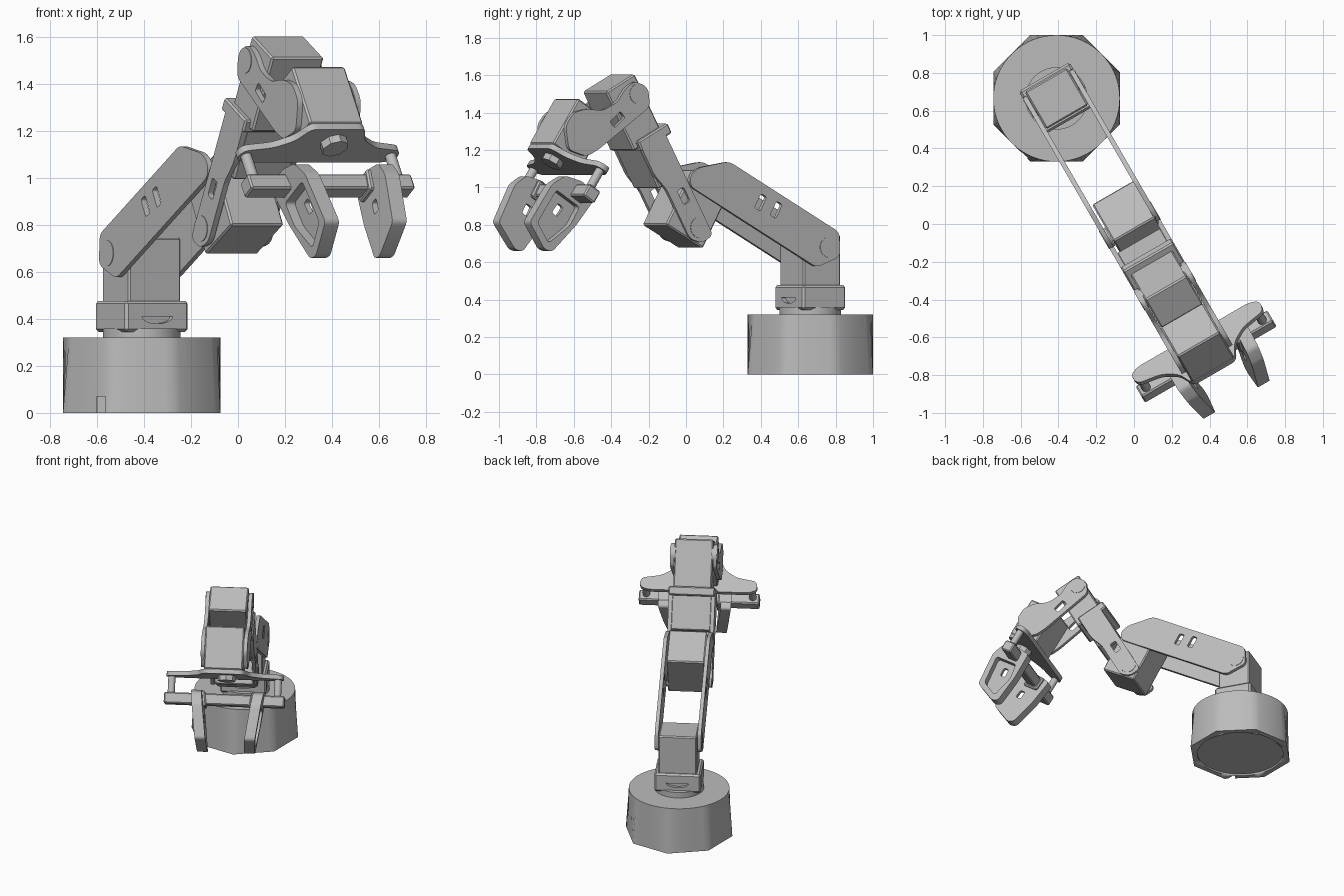
import bpy, bmesh, math
from mathutils import Vector, Matrix

cube = bpy.data.objects.get("Cube")
if cube:
    bpy.data.objects.remove(cube, do_unlink=True)

gray = bpy.data.materials.new("plain gray")
gray.use_nodes = True
GRAY = (0.5, 0.5, 0.5, 1)
gray.diffuse_color = GRAY
gray.node_tree.nodes["Principled BSDF"].inputs["Base Color"].default_value = GRAY

# Arm plane: s runs outwards from the base axis, z is up, t runs sideways
BASE = Vector((-0.41, 0.665, 0))
S = Vector((0.5, -0.866, 0)).normalized()
T = Vector((0.866, 0.5, 0)).normalized()
Z = Vector((0, 0, 1))


def frame(s=0, z=0, deg=0):
    """Local x along the link, y across it, z along -t."""
    a = math.radians(deg)
    d, n = S * math.cos(a) + Z * math.sin(a), -S * math.sin(a) + Z * math.cos(a)
    m = Matrix((d, n, -T)).transposed().to_4x4()
    m.translation = BASE + S * s + Z * z
    return m


def add(name, mesh, m=Matrix()):
    mesh.transform(m)
    mesh.materials.clear()
    mesh.materials.append(gray)
    ob = bpy.data.objects.new(name, mesh)
    bpy.context.collection.objects.link(ob)
    return ob


def box(name, m, x, y, w, bevel=0.008):
    """Box from (min, max) ranges in a frame."""
    bm = bmesh.new()
    bmesh.ops.create_cube(bm, size=1)
    for v in bm.verts:
        v.co = [r[0] + (c + 0.5) * (r[1] - r[0]) for r, c in zip((x, y, w), v.co)]
    if bevel:
        bmesh.ops.bevel(bm, geom=bm.edges[:], offset=bevel, segments=1, affect='EDGES')
    me = bpy.data.meshes.new(name)
    bm.to_mesh(me)
    bm.free()
    return add(name, me, m)


def rod(name, m, r, w0, w1, n=32):
    """Cylinder along the local z axis of a frame."""
    bm = bmesh.new()
    bmesh.ops.create_cone(bm, cap_ends=True, segments=n, radius1=r, radius2=r, depth=w1 - w0)
    bmesh.ops.translate(bm, verts=bm.verts, vec=(0, 0, (w0 + w1) / 2))
    me = bpy.data.meshes.new(name)
    bm.to_mesh(me)
    bm.free()
    ob = add(name, me, m)
    smooth(ob)
    return ob


def smooth(ob, deg=30):
    bpy.ops.object.select_all(action='DESELECT')
    ob.select_set(True)
    bpy.context.view_layer.objects.active = ob
    bpy.ops.object.shade_smooth_by_angle(angle=math.radians(deg))


def rounded(pts, r):
    out = []
    for i, p in enumerate(pts):
        p, a, b = Vector(p), Vector(pts[i - 1]), Vector(pts[(i + 1) % len(pts)])
        p0 = p + (a - p).normalized() * min(r, (a - p).length * 0.48)
        p1 = p + (b - p).normalized() * min(r, (b - p).length * 0.48)
        for k in range(5):
            f = k / 4
            out.append(p0 * (1 - f) ** 2 + p * 2 * f * (1 - f) + p1 * f * f)
    return out


def slot(x, y, w, h, deg=0):
    rot = Matrix.Rotation(math.radians(deg), 2)
    c = [(-w / 2, -h / 2), (w / 2, -h / 2), (w / 2, h / 2), (-w / 2, h / 2)]
    return rounded([Vector((x, y)) + rot @ Vector(p) for p in c], 0.012)


def plate(name, m, outline, w0, w1, holes=(), r=0.03):
    """Flat profile with holes, extruded from w0 to w1."""
    cu = bpy.data.curves.new(name, 'CURVE')
    cu.dimensions, cu.fill_mode, cu.extrude = '2D', 'BOTH', (w1 - w0) / 2
    for loop in [rounded(outline, r), *holes]:
        sp = cu.splines.new('POLY')
        sp.points.add(len(loop) - 1)
        for q, p in zip(sp.points, loop):
            q.co = (p[0], p[1], 0, 1)
        sp.use_cyclic_u = True
    tmp = bpy.data.objects.new(name, cu)
    me = bpy.data.meshes.new_from_object(tmp)
    bpy.data.objects.remove(tmp)
    bm = bmesh.new()
    bm.from_mesh(me)
    bmesh.ops.remove_doubles(bm, verts=bm.verts, dist=1e-5)
    bmesh.ops.recalc_face_normals(bm, faces=bm.faces)
    bm.to_mesh(me)
    bm.free()
    return add(name, me, m @ Matrix.Translation((0, 0, (w0 + w1) / 2)))


def cut(ob, cutter):
    mod = ob.modifiers.new("cut", 'BOOLEAN')
    mod.object, mod.operation, mod.solver = cutter, 'DIFFERENCE', 'EXACT'
    cutter.hide_render = True
    cutter.hide_set(True)


SIDES = (("left", -1), ("right", 1))


def pair(name, m, outline, holes=(), inner=0.13, outer=0.155):
    for side, k in SIDES:
        plate(f"{name}_{side}", m, outline, *sorted((k * inner, k * outer)), holes)


def pivots(name, s, z):
    for side, k in SIDES:
        rod(f"{name}_{side}", frame(s, z), 0.055, *sorted((k * 0.12, k * 0.158)))


# Base: octagon foot blending into a round top
bm = bmesh.new()
N, R = 64, 0.335
rings = [[], []]
for i in range(N):
    a = 2 * math.pi * i / N
    off = (a + math.pi / 8) % (math.pi / 4) - math.pi / 8
    for ring, rad, z in ((rings[0], R / math.cos(off), 0), (rings[1], R, 0.32)):
        ring.append(bm.verts.new((rad * math.cos(a), rad * math.sin(a), z)))
for i in range(N):
    j = (i + 1) % N
    bm.faces.new((rings[0][i], rings[0][j], rings[1][j], rings[1][i]))
bm.faces.new(rings[1])
bm.faces.new(rings[0][::-1])
me = bpy.data.meshes.new("base")
bm.to_mesh(me)
bm.free()
base = add("base", me, Matrix.Translation(BASE))
smooth(base)
at_base = Matrix.Translation(BASE)
cut(base, rod("foot_recess_cutter", at_base, 0.30, -0.05, 0.012, 64))
cut(base, box("cable_notch_cutter", at_base, (-0.19, -0.155), (-0.5, -0.26), (-0.05, 0.07), 0))

# Turntable and shoulder servo
rod("turntable", at_base, 0.165, 0.31, 0.36, 48)
f0 = frame()
collar = box("shoulder_collar", f0, (-0.132, 0.134), (0.345, 0.477), (-0.155, 0.155), 0.012)
moon = [(0.075 * math.cos(a), 0.41 - 0.03 * math.sin(a)) for a in
        [math.pi * i / 12 for i in range(13)]]
across = Matrix((T, Z, S)).transposed().to_4x4()
across.translation = BASE
for side, k in SIDES:
    cut(collar, plate(f"collar_notch_cutter_{side}", across, moon,
                      *sorted((k * 0.11, k * 0.2)), r=0.001))
box("shoulder_servo", f0, (-0.114, 0.114), (0.45, 0.745), (-0.128, 0.128))

# Lower link
lower = [(-0.09, 0.76), (-0.095, 0.63), (0.05, 0.572), (0.83, 1.005), (0.83, 1.065),
         (0.78, 1.105), (0.59, 1.138)]
pair("lower_link", f0, lower,
     [slot(0.30, 0.88, 0.04, 0.085, 28.9), slot(0.396, 0.92, 0.04, 0.085, 28.9)])
pivots("shoulder_pivot", -0.025, 0.68)

# Elbow servo
box("elbow_servo", frame(0.772, 0.89, 28.9), (-0.13, 0.13), (-0.175, 0.165), (-0.14, 0.118))
pivots("elbow_pivot", 0.775, 0.785)

# Forearm: side plates, joining block, lip and wrist servo
fa = frame(0.69, 0.745, 61.5)
pair("forearm", fa, [(0, 0), (-0.005, -0.08), (0.05, -0.135), (0.35, -0.135),
                     (0.45, -0.165), (0.63, -0.165), (0.63, 0)],
     [slot(0.27, -0.06, 0.085, 0.045)])
box("forearm_block", fa, (0.37, 0.63), (-0.165, 0), (-0.135, 0.135))
box("forearm_lip", fa, (0.60, 0.66), (-0.17, 0.04), (-0.155, 0.155))
box("wrist_servo", fa, (0.62, 0.98), (-0.20, 0), (-0.128, 0.128))
pivots("wrist_pivot", 1.15, 1.5)

# Wrist link with its curved upper edge
wrist = [(1.08, 1.43), (1.09, 1.53), (1.17, 1.57), (1.23, 1.53), (1.28, 1.455), (1.37, 1.41),
         (1.47, 1.42), (1.55, 1.40), (1.60, 1.33), (1.58, 1.20), (1.47, 1.165), (1.40, 1.20)]
pair("wrist_link", f0, wrist, [slot(1.28, 1.362, 0.085, 0.045, -40)])

# Gripper: x points along the fingers, origin at the servo's lower front edge
g = frame(1.655, 1.245, -57)
box("gripper_servo", g, (-0.275, 0.015), (-0.22, 0), (-0.13, 0.13))
wing_frame = Matrix((T, g.col[1].xyz, g.col[0].xyz)).transposed().to_4x4()
wing_frame.translation = g.translation
half = [(0.13, 0.0), (0.17, -0.09), (0.25, -0.145), (0.385, -0.17), (0.395, -0.235), (0.34, -0.26),
        (0.12, -0.26)]
plate("gripper_wing", wing_frame, half + [(-x, y) for x, y in half[::-1]], 0.015, 0.045)
rod("gripper_hub", wing_frame @ Matrix.Translation((0.02, -0.1, 0)), 0.06, 0.04, 0.08, 8)
for side, k in SIDES:
    rod(f"gripper_post_{side}", wing_frame @ Matrix.Translation((-k * 0.355, -0.21, 0)),
        0.024, 0.03, 0.18)
box("gripper_rail", g, (0.155, 0.23), (-0.255, -0.175), (-0.405, 0.40))

# Fingers: web with slot, raised rim and slider, leaning inwards
outline = [(0.15, -0.31), (0.13, -0.19), (0.16, -0.09), (0.24, -0.05), (0.475, -0.06),
           (0.545, -0.22), (0.53, -0.265), (0.34, -0.30)]
window = rounded([(0.25, -0.26), (0.25, -0.09), (0.45, -0.10), (0.505, -0.22), (0.36, -0.27)], 0.02)
for name, t, k in (("left", 0.225, 1), ("right", -0.17, -1)):
    lean = Matrix.Identity(4)
    lean[2][0] = k * 0.13
    m = g @ Matrix.Translation((0, 0, -t - k * 0.02)) @ lean
    plate(f"finger_web_{name}", m, outline, *sorted((0, k * 0.025)),
          [slot(0.32, -0.18, 0.06, 0.04)], 0.02)
    plate(f"finger_rim_{name}", m, outline, *sorted((-k * 0.045, 0)), [window], 0.02)
    box(f"finger_slider_{name}", m, (0.14, 0.245), (-0.27, -0.16), (-0.045, 0.045))
